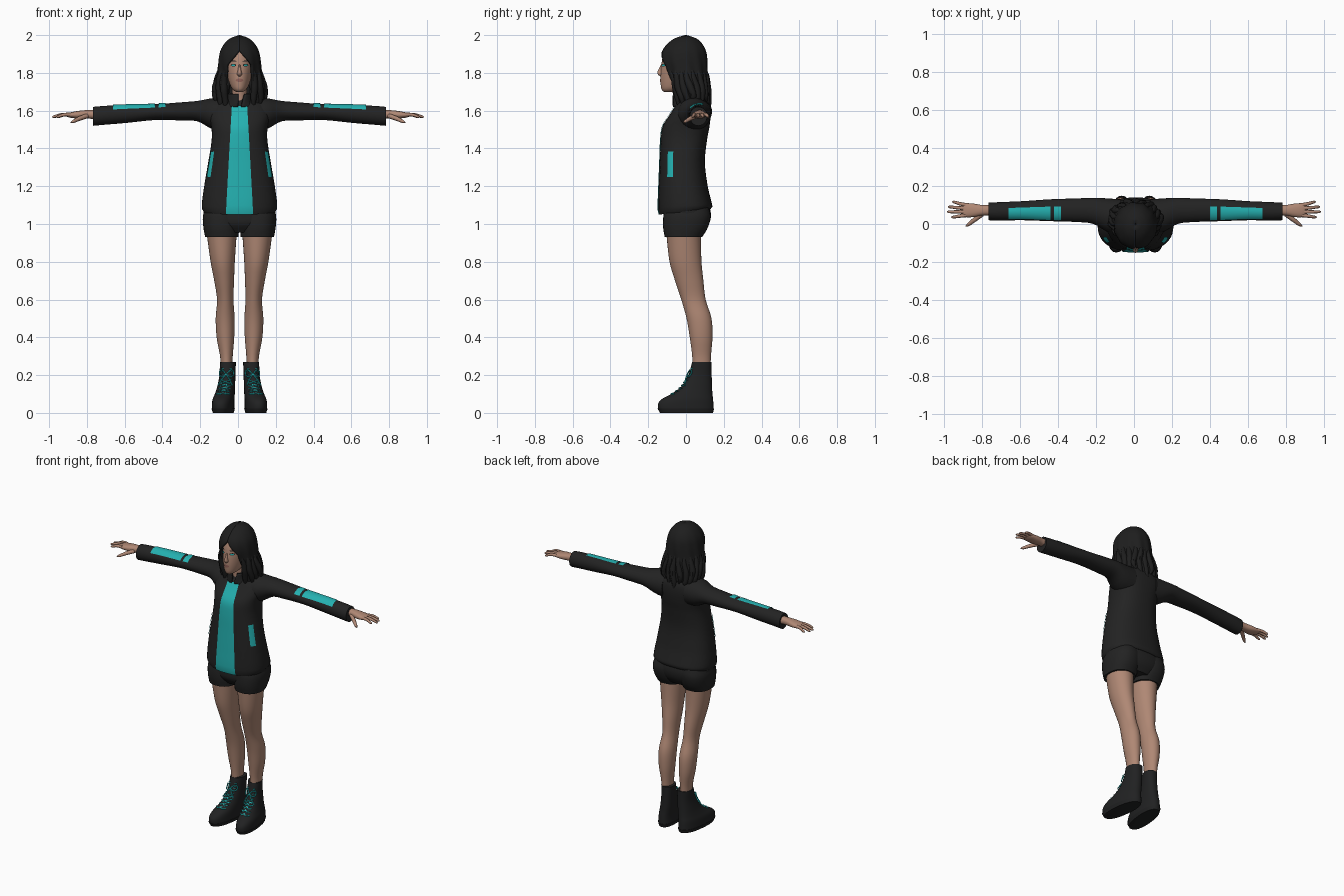
import bpy, bmesh, math
from mathutils import Vector

if "Cube" in bpy.data.objects:
    bpy.data.objects.remove(bpy.data.objects["Cube"])

PI = math.pi
OFFSET = 0.008  # body sits slightly to one side


def material(name, rgb):
    m = bpy.data.materials.new(name)
    m.diffuse_color = (*rgb, 1)
    m.use_nodes = True
    m.node_tree.nodes["Principled BSDF"].inputs["Base Color"].default_value = m.diffuse_color
    return m


BLACK = material("black_cloth", (.0165, .0165, .0165))
HAIR = material("dark_hair", (.013, .013, .013))
BOOT = material("boot_leather", (.015, .0155, .016))
SKIN = material("skin", (.43, .245, .175))
LIP = material("lip", (.30, .13, .105))
TEAL = material("teal", (.018, .44, .44))


def at(rows, t):
    """Smoothly interpolate the bounds table (t, lo1, hi1, lo2, hi2)."""
    n = len(rows)
    i = next((k for k in range(n - 2) if rows[k + 1][0] >= t), n - 2)
    a, b = rows[i], rows[i + 1]
    p, q = rows[max(i - 1, 0)], rows[min(i + 2, n - 1)]
    d = b[0] - a[0]
    u = min(1, max(0, (t - a[0]) / d))
    out = []
    for k in range(1, 5):
        m0 = (b[k] - p[k]) / (b[0] - p[0]) * d
        m1 = (q[k] - a[k]) / (q[0] - a[0]) * d
        out.append((2*u**3 - 3*u*u + 1) * a[k] + (u**3 - 2*u*u + u) * m0
                   + (3*u*u - 2*u**3) * b[k] + (u**3 - u*u) * m1)
    return out


class Form:
    """Body of superellipse sections along z or x."""
    def __init__(self, rows, axis="z", power=2, warp=None):
        self.rows = [r if len(r) == 5 else (r[0], -r[1], r[1], r[2], r[3]) for r in rows]
        self.axis, self.power, self.warp = axis, power, warp

    def point(self, t, a, lift=0):
        l1, h1, l2, h2 = at(self.rows, t)
        c, s, e = math.cos(a), math.sin(a), 2 / self.power
        u = (l1 + h1) / 2 + ((h1 - l1) / 2 + lift) * math.copysign(abs(c)**e, c)
        v = (l2 + h2) / 2 + ((h2 - l2) / 2 + lift) * math.copysign(abs(s)**e, s)
        co = Vector((u, v, t) if self.axis == "z" else (t, u, v))
        return self.warp(co) if self.warp else co

    def angle(self, t, x):
        """Angle on the front side where the surface has this x."""
        l, h = at(self.rows, t)[:2]
        f = (x - (l + h) / 2) / ((h - l) / 2)
        return -math.acos(math.copysign(min(1, abs(f))**(self.power / 2), f))


def finish(name, mesh, mat, mirror=False, thick=0, dx=OFFSET):
    ob = bpy.data.objects.new(name, mesh)
    bpy.context.collection.objects.link(ob)
    mesh.materials.clear()
    mesh.materials.append(mat)
    ob.location.x = dx
    if thick:
        s = ob.modifiers.new("thickness", "SOLIDIFY")
        s.thickness, s.offset = thick, -1
    if mirror:
        ob.modifiers.new("mirror", "MIRROR")
    bpy.ops.object.select_all(action="DESELECT")
    ob.select_set(True)
    bpy.context.view_layer.objects.active = ob
    bpy.ops.object.shade_smooth_by_angle(angle=math.radians(45))
    return ob


def patch(name, form, mat, t0, t1, lo, hi, nt=16, na=8, lift=.004, closed=False, **kw):
    """Surface piece between two heights and two angles (functions of t)."""
    bm = bmesh.new()
    grid = []
    for i in range(nt + 1):
        t = t0 + (t1 - t0) * i / nt
        a, b = lo(t), hi(t)
        grid.append([bm.verts.new(form.point(t, a + (b - a) * j / na, lift)) for j in range(na + 1)])
    for r, q in zip(grid, grid[1:]):
        for j in range(na):
            bm.faces.new((r[j], r[j + 1], q[j + 1], q[j]))
    if closed:
        bmesh.ops.remove_doubles(bm, verts=bm.verts, dist=1e-5)
        bmesh.ops.holes_fill(bm, edges=[e for e in bm.edges if e.is_boundary], sides=0)
        bmesh.ops.recalc_face_normals(bm, faces=bm.faces)
    me = bpy.data.meshes.new(name)
    bm.to_mesh(me)
    bm.free()
    return finish(name, me, mat, **kw)


def loft(name, form, mat, nt=28, na=32, **kw):
    return patch(name, form, mat, form.rows[0][0], form.rows[-1][0], lambda t: 0,
                 lambda t: 2 * PI, nt, na, 0, True, **kw)


def tubes(name, paths, mat, smooth=True, **kw):
    """Tapered tubes; each path is a list of (point, radius)."""
    cu = bpy.data.curves.new(name, "CURVE")
    cu.dimensions, cu.bevel_depth, cu.bevel_resolution = "3D", 1, 2
    cu.use_fill_caps, cu.resolution_u = True, 4
    for path in paths:
        sp = cu.splines.new("BEZIER" if smooth else "POLY")
        pts = sp.bezier_points if smooth else sp.points
        pts.add(len(path) - 1)
        for p, (co, r) in zip(pts, path):
            p.co = co if smooth else (*co, 1)
            p.radius = r
            if smooth:
                p.handle_left_type = p.handle_right_type = "AUTO"
    tmp = bpy.data.objects.new(name + "_path", cu)
    bpy.context.collection.objects.link(tmp)
    bpy.context.view_layer.update()
    me = bpy.data.meshes.new_from_object(tmp.evaluated_get(bpy.context.evaluated_depsgraph_get()))
    bpy.data.objects.remove(tmp)
    return finish(name, me, mat, **kw)


# jacket body, hem higher at the back
torso = Form([(1.065, .188, -.14, .13), (1.085, .2, -.146, .14), (1.2, .187, -.143, .115),
              (1.33, .165, -.138, .10), (1.45, .147, -.133, .112), (1.52, .15, -.122, .125),
              (1.58, .165, -.085, .13), (1.63, .15, -.055, .125), (1.66, .1, -.042, .11),
              (1.69, .05, -.03, .085)], power=2.4,
             warp=lambda c: Vector((c.x, c.y, c.z + max(0, 1.12 - c.z) * 1.9 * c.y)))
loft("jacket_body", torso, BLACK, 40, 48)
patch("shirt_front", torso, TEAL, 1.066, 1.625,
      lambda t: torso.angle(t, -.04 - (1.62 - t) * .055),
      lambda t: torso.angle(t, .04 + (1.62 - t) * .055), 30, 10)
patch("jacket_pocket", torso, TEAL, 1.25, 1.385, lambda t: math.radians(-36),
      lambda t: math.radians(-20), mirror=True)

# sleeves with upper stripes
sleeve = Form([(.08, -.05, .13, 1.49, 1.672), (.15, -.04, .135, 1.505, 1.665), (.22, 0, .138, 1.543, 1.652),
               (.3, .01, .135, 1.548, 1.645), (.45, .015, .13, 1.55, 1.634), (.6, .02, .12, 1.535, 1.63),
               (.72, .018, .115, 1.525, 1.625), (.775, .02, .112, 1.52, 1.62)], axis="x")
loft("sleeve", sleeve, BLACK, mirror=True)
for x0, x1 in ((.392, .43), (.448, .67)):
    patch("sleeve_stripe", sleeve, TEAL, x0, x1, lambda t: math.radians(72),
          lambda t: math.radians(148), mirror=True)

# collar and neck
collar = Form([(1.62, .085, -.066, .1), (1.65, .068, -.068, .09), (1.688, .066, -.066, .08)])
patch("collar", collar, BLACK, 1.62, 1.688, lambda t: -PI/2 + .1 + (t - 1.62) * 5,
      lambda t: 1.5 * PI - .1, 8, 32, thick=.012)
loft("neck", Form([(1.6, .045, -.045, .06), (1.68, .04, -.045, .05), (1.76, .042, -.05, .06)]), SKIN, 6, 20)

# hands
palm = Form([(.74, .045, .1, 1.555, 1.603), (.8, .045, .1, 1.558, 1.603), (.85, .036, .108, 1.558, 1.598),
             (.9, .038, .108, 1.565, 1.588), (.91, .05, .098, 1.57, 1.583)], axis="x", power=2.3)
loft("palm", palm, SKIN, 12, 20, mirror=True, dx=0)
fingers = []
for y0, tip, y1 in ((.1, .957, .116), (.082, .98, .09), (.064, .984, .064), (.046, .962, .036)):
    fingers.append([((.885, y0, 1.579), .0105), (((.885 + tip) / 2, (y0 + y1) / 2, 1.578), .009),
                    ((tip - .008, y1, 1.568), .007), ((tip, y1, 1.566), .003)])
fingers.append([((.8, .052, 1.572), .013), ((.84, .022, 1.558), .012),
                ((.872, -.003, 1.543), .009), ((.885, -.012, 1.538), .003)])
tubes("fingers", fingers, SKIN, mirror=True, dx=0)

# shorts
loft("shorts_hips", Form([(.955, .11, -.085, .09), (1.0, .165, -.117, .122), (1.05, .19, -.12, .132),
                          (1.11, .185, -.12, .12)], power=2.4), BLACK, 14)
loft("shorts_leg", Form([(.93, .006, .182, -.112, .085), (.98, .002, .191, -.121, .115),
                         (1.04, 0, .194, -.12, .13), (1.09, 0, .18, -.11, .12)], power=2.3),
     BLACK, 12, mirror=True)

# legs
loft("leg", Form([(.24, .038, .1, .035, .13), (.3, .036, .103, .033, .132), (.4, .028, .121, .02, .14),
                  (.5, .026, .126, .003, .135), (.6, .032, .119, -.025, .104), (.7, .029, .134, -.058, .092),
                  (.8, .025, .153, -.087, .082), (.96, .014, .175, -.105, .078)]), SKIN, 30, mirror=True)

# boots, toes turned out
boot = Form([(0, .036, .136, -.13, .14), (.012, .03, .143, -.145, .146), (.05, .03, .143, -.147, .145),
             (.075, .03, .14, -.125, .143), (.1, .03, .132, -.078, .14), (.135, .03, .123, -.03, .138),
             (.2, .03, .113, .012, .136), (.27, .028, .112, .033, .135)], power=2.3,
            warp=lambda c: Vector((c.x - c.y * .1, c.y, c.z)))
loft("boot", boot, BOOT, 36, 32, mirror=True)
sole = Form([(0, .034, .139, -.138, .143), (.022, .027, .146, -.15, .149)], power=2.3, warp=boot.warp)
loft("boot_sole", sole, BOOT, 2, 32, mirror=True)

# laces: crossing zigzags and a bow
laces = [[(boot.point(.1 + .015 * i, -PI/2 + s * (.62 if i % 2 else -.62) * k, .003), .0042)
          for i in range(10) for k in ((1, .35) if i < 5 else (1,))] for s in (-1, 1)]
tubes("boot_laces", laces, TEAL, smooth=False, mirror=True)
bow = []
for s in (-1, 1):
    bow.append([(boot.point(.205 + dz, -PI/2 + s * a, .007), .0035)
                for a, dz in ((0, 0), (.6, .022), (.85, .005), (.5, -.012), (0, 0))])
    bow.append([(boot.point(.205 - d, -PI/2 + s * d * 13, .007), .0035) for d in (0, .03, .06)])
tubes("lace_bow", bow, TEAL, mirror=True)

# head and face
head = Form([(1.698, .016, -.115, -.05), (1.708, .032, -.127, -.02), (1.73, .047, -.133, .02),
             (1.78, .064, -.136, .08), (1.84, .073, -.131, .095), (1.9, .073, -.118, .09),
             (1.95, .055, -.085, .06), (1.975, .02, -.03, .02)])
loft("head", head, SKIN, 28, 32)
nose = Form([(1.782, .007, -.138, -.11), (1.792, .015, -.15, -.11), (1.805, .011, -.152, -.11),
             (1.83, .007, -.14, -.11), (1.848, .005, -.131, -.11)])
loft("nose", nose, SKIN, 10, 14)


def oval(z, hz, mid, half):
    """Angle limits of an oval spot on the face."""
    w = lambda t: half * math.sqrt(max(.02, 1 - ((t - z) / hz)**2))
    return z - hz, z + hz, lambda t: -PI/2 + mid - w(t), lambda t: -PI/2 + mid + w(t)


patch("lips", head, LIP, *oval(1.761, .009, 0, .34), lift=.002)
patch("eye_lashes", head, HAIR, *oval(1.841, .007, .46, .22), lift=.001, mirror=True)
patch("eye_iris", head, TEAL, *oval(1.84, .0045, .46, .15), lift=.002, mirror=True)
patch("eyebrow", head, HAIR, *oval(1.862, .003, .46, .24), lift=.001, mirror=True)


# hair shell parted over the face
def wave(c):
    a = math.atan2(c.y, c.x)
    f = 1 + .03 * min(1, max(0, (1.97 - c.z) * 5)) * math.sin(11 * a + 14 * c.z)
    drop = max(0, 1.68 - c.z) * .35 * math.sin(7 * a)
    return Vector((c.x * f, c.y * f, c.z + drop))


hair = Form([(1.615, .105, -.05, .112), (1.66, .128, -.065, .122), (1.72, .132, -.085, .12),
             (1.8, .118, -.115, .115), (1.87, .111, -.133, .113), (1.92, .1, -.124, .104),
             (1.96, .076, -.092, .081), (1.985, .046, -.055, .05), (2.0, .004, -.006, .004)], warp=wave)
part = lambda t: min(.6 + (1.84 - t) * .5, max(.0, (1.92 - t) * 7.5))
patch("hair", hair, HAIR, 1.615, 2.0, lambda t: -PI/2 + part(t), lambda t: 1.5 * PI - part(t),
      44, 72, 0, thick=.014)

# loose wavy locks around the ends
locks = []
for i in range(17):
    a = -PI/2 + .72 + (2 * PI - 1.44) * i / 16
    end = 1.605 + .025 * math.sin(i * 2.3)
    locks.append([(hair.point(1.83 + (end - 1.83) * k / 4, a + .07 * math.sin(k * 1.7 + i), lf), r)
                  for k, lf, r in ((0, -.012, .008), (1, -.008, .017), (2, -.006, .02),
                                   (3, -.002, .017), (4, .006, .003))])
tubes("hair_locks", locks, HAIR)
